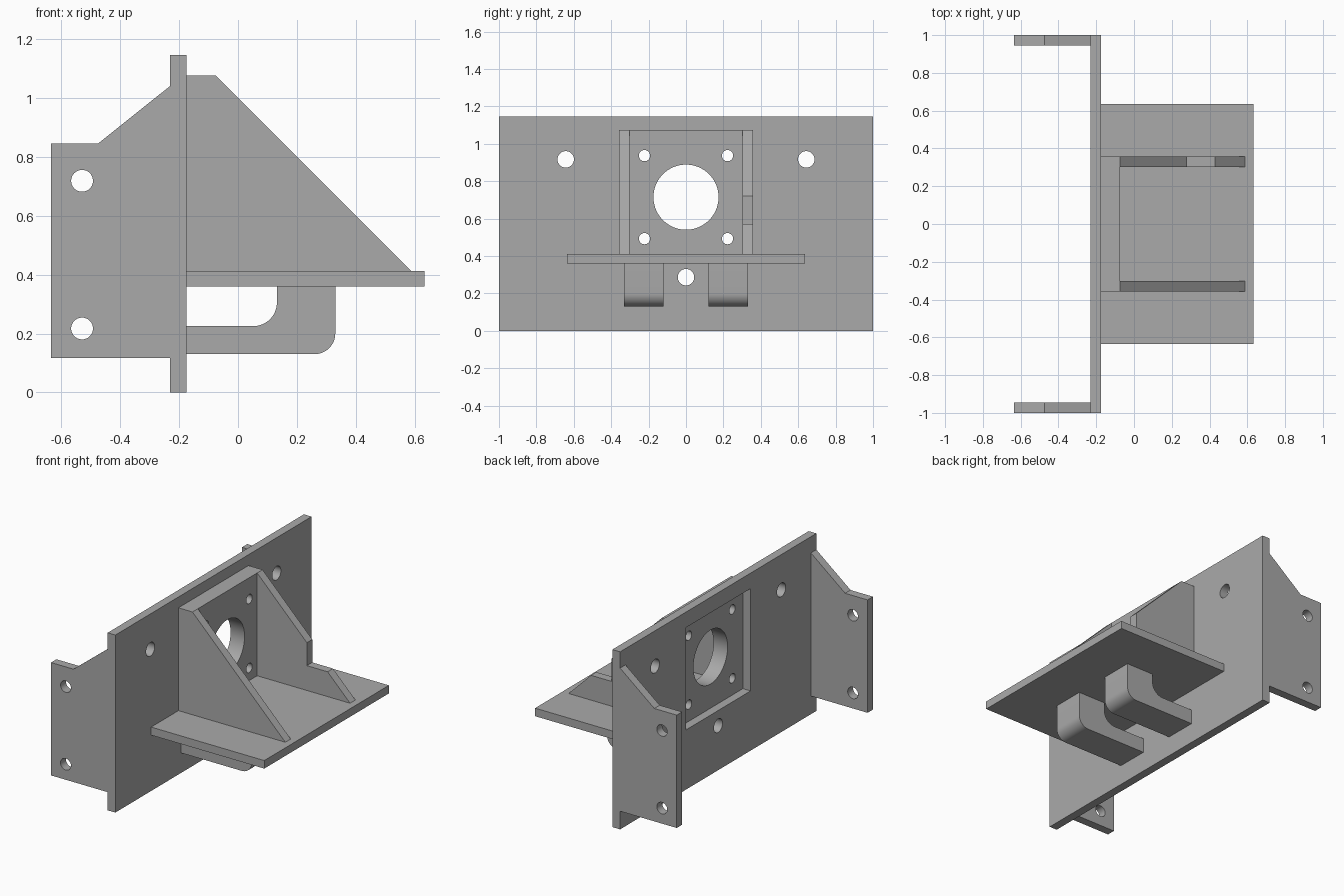
import bpy
import bmesh
from math import sin, cos, pi, radians
from mathutils import Vector

default_cube = bpy.data.objects.get("Cube")
if default_cube:
    bpy.data.objects.remove(default_cube, do_unlink=True)

steel = bpy.data.materials.new("plain grey metal")
steel.use_nodes = True
steel.diffuse_color = (0.4, 0.4, 0.4, 1)
steel.node_tree.nodes["Principled BSDF"].inputs["Base Color"].default_value = (0.4, 0.4, 0.4, 1)


def place(axis, p, d):
    """Put a 2D profile point at depth d along the given axis."""
    return Vector({"x": (d, p[0], p[1]), "y": (p[0], d, p[1]), "z": (p[0], p[1], d)}[axis])


def rect(a0, a1, b0, b1):
    return [(a0, b0), (a1, b0), (a1, b1), (a0, b1)]


def arc(a, b, r, start, end, steps=12):
    angles = [radians(start + (end - start) * i / steps) for i in range(steps + 1)]
    return [(a + r * cos(t), b + r * sin(t)) for t in angles]


def circle(a, b, r, n=48):
    return [(a + r * cos(2 * pi * i / n), b + r * sin(2 * pi * i / n)) for i in range(n)]


def extrude(name, axis, profile, lo, hi):
    bm = bmesh.new()
    face = bm.faces.new([bm.verts.new(place(axis, p, lo)) for p in profile])
    new = bmesh.ops.extrude_face_region(bm, geom=[face])["geom"]
    moved = [v for v in new if isinstance(v, bmesh.types.BMVert)]
    bmesh.ops.translate(bm, verts=moved, vec=place(axis, (0, 0), hi - lo))
    bmesh.ops.recalc_face_normals(bm, faces=bm.faces)
    mesh = bpy.data.meshes.new(name)
    bm.to_mesh(mesh)
    bm.free()
    mesh.materials.append(steel)
    obj = bpy.data.objects.new(name, mesh)
    bpy.context.collection.objects.link(obj)
    return obj


def part(name, axis, profile, lo, hi, holes=()):
    """Extrude a profile, cut its holes through, and smooth only the curved walls."""
    obj = extrude(name, axis, profile, lo, hi)
    bpy.ops.object.select_all(action="DESELECT")
    obj.select_set(True)
    bpy.context.view_layer.objects.active = obj
    for hole in holes:
        cutter = extrude("hole_cutter", axis, hole, lo - 0.05, hi + 0.05)
        cutter.hide_render = True
        mod = obj.modifiers.new("hole", "BOOLEAN")
        mod.operation = "DIFFERENCE"
        mod.solver = "EXACT"
        mod.object = cutter
        bpy.ops.object.modifier_apply(modifier=mod.name)
        bpy.data.objects.remove(cutter, do_unlink=True)
    bpy.ops.object.shade_smooth_by_angle(angle=radians(30))
    return obj


BACK, FACE = -0.23, -0.175      # the two sides of the main plate
SHELF_LOW, SHELF_TOP = 0.36, 0.412
BORE_Z = 0.715                  # height of the large bore

# Main plate with a square window and three bolt holes
part("main_plate", "x", rect(-1, 1, 0, 1.145), BACK, FACE,
     [rect(-0.33, 0.33, BORE_Z - 0.33, BORE_Z + 0.33), circle(0, 0.287, 0.044),
      circle(-0.643, 0.917, 0.044), circle(0.643, 0.917, 0.044)])

# Thick mounting plate with the large bore and four screw holes
screws = [circle(sy * 0.222, BORE_Z + sz * 0.222, 0.03) for sy in (-1, 1) for sz in (-1, 1)]
part("mounting_plate", "x", rect(-0.302, 0.302, SHELF_TOP, 1.075), FACE, -0.075,
     [circle(0, BORE_Z, 0.174, 96)] + screws)

# Shelf
part("shelf", "z", rect(FACE, 0.632, -0.635, 0.635), SHELF_LOW, SHELF_TOP)

# Triangular gussets, the rear one notched
slope_top = [(FACE, SHELF_TOP), (FACE, 1.075), (-0.075, 1.075)]
tip = [(0.588, SHELF_TOP)]
notch = [(0.28, 0.72), (0.28, 0.572), (0.428, 0.572)]
part("front_gusset", "y", slope_top + tip, -0.357, -0.302)
part("rear_gusset", "y", slope_top + notch + tip, 0.302, 0.357)

# Rounded hooks under the shelf
hook = ([(FACE, 0.13)] + arc(0.26, 0.2, 0.07, -90, 0) + [(0.33, SHELF_LOW), (0.132, SHELF_LOW)]
        + arc(0.052, 0.305, 0.08, 0, -90) + [(FACE, 0.225)])
for side, name in ((-1, "front_hook"), (1, "rear_hook")):
    ends = sorted((side * 0.12, side * 0.332))
    part(name, "y", hook, *ends)

# Side flanges with two bolt holes each
flange = [(-0.634, 0.117), (BACK, 0.117), (BACK, 1.04), (-0.474, 0.845), (-0.634, 0.845)]
bolts = [circle(-0.529, z, 0.037) for z in (0.217, 0.718)]
for side, name in ((-1, "front_flange"), (1, "rear_flange")):
    ends = sorted((side * 0.945, side * 1.0))
    part(name, "y", flange, *ends, holes=bolts)
